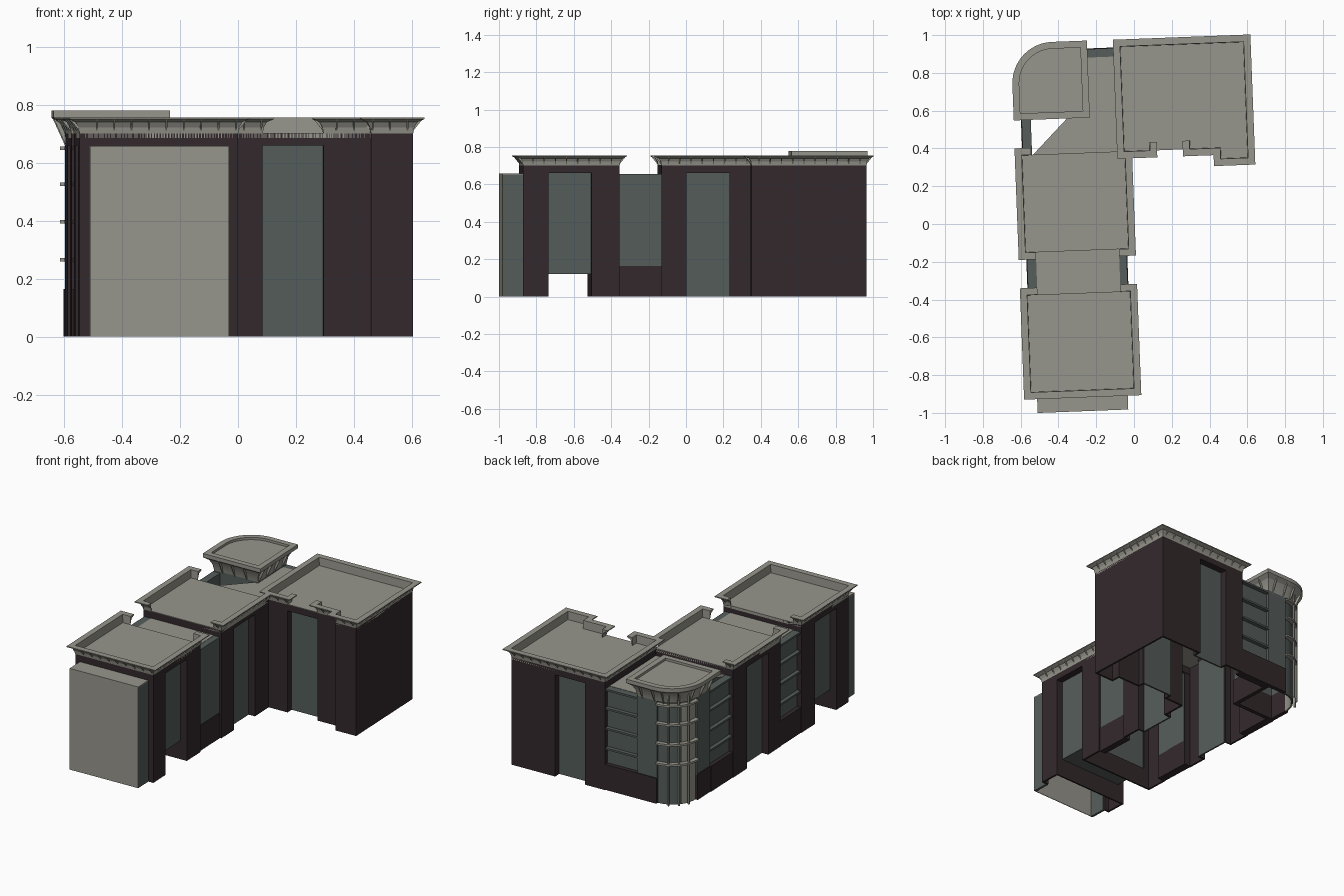
import bpy, bmesh, math
from mathutils import Matrix, Vector

if "Cube" in bpy.data.objects:
    bpy.data.objects.remove(bpy.data.objects["Cube"])

ROT = Matrix.Rotation(math.radians(2.2), 4, 'Z')   # whole building is slightly turned


def mat(name, c):
    m = bpy.data.materials.new(name)
    m.diffuse_color = (*c, 1)
    m.use_nodes = True
    m.node_tree.nodes["Principled BSDF"].inputs["Base Color"].default_value = m.diffuse_color
    return m


WALL = mat("dark_brown_wall", (.032, .022, .024))
GREY = mat("warm_grey_stone", (.31, .305, .265))
GLASS = mat("grey_green_glass", (.09, .11, .103))


def finish(bm, name, m, smooth=False):
    bmesh.ops.recalc_face_normals(bm, faces=bm.faces[:])
    bm.transform(ROT)
    me = bpy.data.meshes.new(name)
    bm.to_mesh(me)
    bm.free()
    me.materials.append(m)
    ob = bpy.data.objects.new(name, me)
    bpy.context.collection.objects.link(ob)
    if smooth:
        bpy.ops.object.select_all(action='DESELECT')
        ob.select_set(True)
        bpy.context.view_layer.objects.active = ob
        bpy.ops.object.shade_smooth_by_angle(angle=math.radians(25))


def slab(name, m, poly, z0, z1):
    bm = bmesh.new()
    lo = [bm.verts.new((x, y, z0)) for x, y in poly]
    hi = [bm.verts.new((x, y, z1)) for x, y in poly]
    bm.faces.new(lo)
    bm.faces.new(hi)
    n = len(poly)
    for i in range(n):
        j = (i + 1) % n
        bm.faces.new((lo[i], lo[j], hi[j], hi[i]))
    finish(bm, name, m)


def box(name, m, x0, x1, y0, y1, z0, z1):
    slab(name, m, [(x0, y0), (x1, y0), (x1, y1), (x0, y1)], z0, z1)


def sweep(name, m, path, prof, closed=False, smooth=False):
    """Sweep a closed (offset to the right, height) profile along a flat path with mitred corners."""
    pts = [Vector(p) for p in path]
    n = len(pts)

    def nrm(i):
        d = (pts[(i + 1) % n] - pts[i % n]).normalized()
        return Vector((d.y, -d.x))
    bm = bmesh.new()
    rings = []
    for i in range(n):
        a = nrm(i - 1) if closed or i > 0 else nrm(0)
        b = nrm(i) if closed or i < n - 1 else nrm(n - 2)
        off = (a + b) / (1 + a.dot(b))
        rings.append([bm.verts.new((*(pts[i] + off * o), z)) for o, z in prof])
    k = len(prof)
    for i in range(n if closed else n - 1):
        r, s = rings[i], rings[(i + 1) % n]
        for j in range(k):
            bm.faces.new((r[j], r[(j + 1) % k], s[(j + 1) % k], s[j]))
    if not closed:
        bm.faces.new(rings[0])
        bm.faces.new(rings[-1])
    finish(bm, name, m, smooth)


def brackets(name, path, tri, step=.06, closed=False):
    """Thin triangular ribs under a cornice."""
    bm = bmesh.new()
    pts = [Vector(p) for p in path]
    if closed:
        pts.append(pts[0])
    carry = step / 2
    for p, q in zip(pts, pts[1:]):
        L = (q - p).length
        d = (q - p) / L
        nr = Vector((d.y, -d.x))
        t = carry
        while t < L:
            sides = []
            for w in (-.003, .003):
                c = p + d * (t + w)
                sides.append([bm.verts.new((*(c + nr * o), z)) for o, z in tri])
            bm.faces.new(sides[0])
            bm.faces.new(sides[1])
            for j in range(3):
                k = (j + 1) % 3
                bm.faces.new((sides[0][j], sides[0][k], sides[1][k], sides[1][j]))
            t += step
        carry = t - L
    finish(bm, name, GREY)


def wall(name, axis, face, inward, a0, a1, win=None, glass=True, z0=0, depth=.05):
    """Thin wall along x or y; optional tall window set back between deep jambs."""
    def piece(n, m, p, q, za, zb, d0=0, d1=.012):
        c0, c1 = sorted((face + inward * d0, face + inward * d1))
        if axis == 'x':
            box(n, m, p, q, c0, c1, za, zb)
        else:
            box(n, m, c0, c1, p, q, za, zb)
    if not win:
        piece(name, WALL, a0, a1, z0, .70)
        return
    w0, w1 = win
    piece(name + "_pier_a", WALL, a0, w0, 0, .70)
    piece(name + "_pier_b", WALL, w1, a1, 0, .70)
    piece(name + "_lintel", WALL, w0, w1, .66, .70, 0, depth)
    piece(name + "_jamb_a", WALL, w0 - .01, w0, 0, .69, .011, depth)
    piece(name + "_jamb_b", WALL, w1, w1 + .01, 0, .69, .011, depth)
    if glass:
        piece(name + "_window", GLASS, w0, w1, 0, .66, depth - .006, depth + .004)


CORNICE = [(0, .70), (.004, .722), (.014, .740), (.037, .750), (.037, .756), (0, .756), (-.002, .70)]
RIB = [(0, .708), (.035, .751), (0, .751)]


def cornice(name, path):
    sweep(name, GREY, path, CORNICE)
    brackets(name + "_brackets", path, RIB)


L, R = -.58, -.033                       # side walls of the long wing
# --- front block with a passage under a glazed core
AF, AB = -.87, -.354
for side, x, inw in (("left", L, 1), ("right", R, -1)):
    wall("front_block_%s_wall" % side, 'y', x, inw, AF, AB, (-.735, -.505), glass=False)
    wall("middle_block_%s_wall" % side, 'y', x, inw, -.13, .387, (.005, .235))
box("passage_glass_core", GLASS, L + .045, R - .045, -.735, -.505, .12, .66)
for y in (-.745, -.505):
    box("passage_side", WALL, L + .04, R - .04, y, y + .01, 0, .13)
wall("front_block_front_pier", 'x', AF, 1, L, -.54)
wall("front_block_front_pier", 'x', AF, 1, -.075, R)
wall("front_block_front_lintel", 'x', AF, 1, -.54, -.075, z0=.64)
wall("front_block_back_lintel", 'x', AB, -1, L, R, z0=.64)
box("front_block_roof", GREY, L, R, AF, AB, .685, .703)
cornice("front_block_cornice", [(-.525, AB), (L, AB), (L, AF), (R, AF), (R, AB), (-.085, AB)])

# --- projecting bay on the front
box("front_bay_panel", GREY, -.548, -.068, -.98, -.976, 0, .658)
box("front_bay_top", GREY, -.548, -.068, -.976, AF, .652, .658)
for x in (-.548, -.083):
    box("front_bay_side_glass", GLASS, x, x + .015, -.976, AF, 0, .652)

# --- middle block
wall("middle_block_front_lintel", 'x', -.13, 1, L, R, z0=.64)
wall("middle_block_back_lintel", 'x', .387, -1, L, R, z0=.64)
box("middle_block_roof", GREY, L, R, -.13, .387, .685, .703)
cornice("middle_block_cornice_right", [(-.085, -.13), (R, -.13), (R, .36)])
cornice("middle_block_cornice_left", [(-.53, .387), (L, .387), (L, -.13), (-.525, -.13)])

# --- glazed link between front and middle blocks
box("link_roof", GREY, -.525, -.085, AB, -.13, .64, .657)
box("link_right_glass", GLASS, -.085, -.045, AB, -.13, .16, .655)
box("link_right_base", WALL, -.085, -.042, AB, -.13, 0, .165)
LEVELS = [.26, .39, .52, .643]


def louvred_side(name, y0, y1):
    box(name + "_glass", GLASS, -.55, -.525, y0, y1, .16, .655)
    box(name + "_base", WALL, -.577, -.525, y0, y1, 0, .165)
    for z in LEVELS:
        box(name + "_louvre", GLASS, -.574, -.545, y0, y1, z, z + .012)


louvred_side("link_left", AB, -.13)
louvred_side("court_left", .387, .625)
for y in (AB - .01, -.13, .377):
    box("link_jamb", WALL, -.575, -.525, y, y + .01, 0, .69)

# --- large back block
CL, CR, CF, CP, CB = -.038, .617, .385, .327, .942
W0, W1 = .10, .31
wall("back_block_right_wall", 'y', CR, -1, CP, CB)
wall("back_block_left_wall", 'y', CL, 1, CF, CB, z0=.64)
wall("back_block_left_pier", 'y', CL, 1, .89, CB)
wall("back_block_back_wall", 'x', CB, -1, CL, CR, (W0, W1))
wall("back_block_front_wall", 'x', CF, 1, CL, .472, (W0, W1))
wall("back_block_front_pier", 'x', CP, 1, .472, CR)
wall("back_block_pier_return", 'y', .472, 1, CP, CF + .012)
slab("back_block_roof", GREY, [(CL, CF), (.472, CF), (.472, CP), (CR, CP), (CR, CB), (CL, CB)], .685, .703)
cornice("back_block_cornice", [(W1, .43), (W1, CF), (.472, CF), (.472, CP), (CR, CP), (CR, CB),
                               (CL, CB), (CL, CF), (W0, CF), (W0, .43)])

# --- low roof joining the blocks, cut diagonally beside the open court
slab("joining_roof", GREY, [(-.52, .387), (CL, .387), (CL, .89), (-.26, .89), (-.26, .62), (-.285, .62)],
     .64, .657)
box("back_link_glass", GLASS, -.262, CL, .89, .91, .16, .655)
box("back_link_base", WALL, -.262, CL, .885, .938, 0, .165)
for z in LEVELS:
    box("back_link_louvre", GLASS, -.262, CL, .905, .935, z, z + .012)

# --- round-cornered tower
X0, X1, Y0, Y1, RAD = -.567, -.26, .62, .932, .17
arc = [(X0 + RAD + RAD * math.cos(a), Y1 - RAD + RAD * math.sin(a))
       for a in (math.radians(90 + 90 * i / 12) for i in range(13))]
straight = [arc[-1], (X0, Y0), (X1, Y0), (X1, Y1), arc[0]]
ring = arc + straight[1:4]
sweep("tower_glass", GLASS, straight, [(0, .16), (0, .70), (-.02, .70), (-.02, .16)])
sweep("tower_base", WALL, straight, [(.006, 0), (.006, .165), (-.02, .165), (-.02, 0)])
CURVE = [(-.01, 0), (-.01, .70), (-.02, .70), (-.02, 0)]
sweep("tower_curved_glass", GLASS, arc[:8], CURVE, smooth=True)
sweep("tower_curved_wall", GREY, arc[7:], CURVE, smooth=True)
for z in LEVELS:
    sweep("tower_ring", GREY, arc, [(-.012, z), (.018, z), (.018, z + .012), (-.012, z + .012)], smooth=True)
cx, cy, rr = X0 + RAD, Y1 - RAD, RAD + .01
for i in range(3):
    a = math.radians(115 + 20 * i)
    x, y = cx + rr * math.cos(a), cy + rr * math.sin(a)
    box("tower_post", GREY, x - .005, x + .005, y - .005, y + .005, 0, .74)
sweep("tower_cornice", GREY, ring, [(0, .665), (.007, .705), (.022, .735), (.048, .755), (.048, .78),
                                    (.012, .78), (.012, .765), (-.02, .765), (-.02, .665)],
      closed=True, smooth=True)
brackets("tower_cornice_brackets", ring, [(0, .655), (.046, .756), (0, .756)], .085, True)
slab("tower_roof", GREY, ring, .75, .768)
